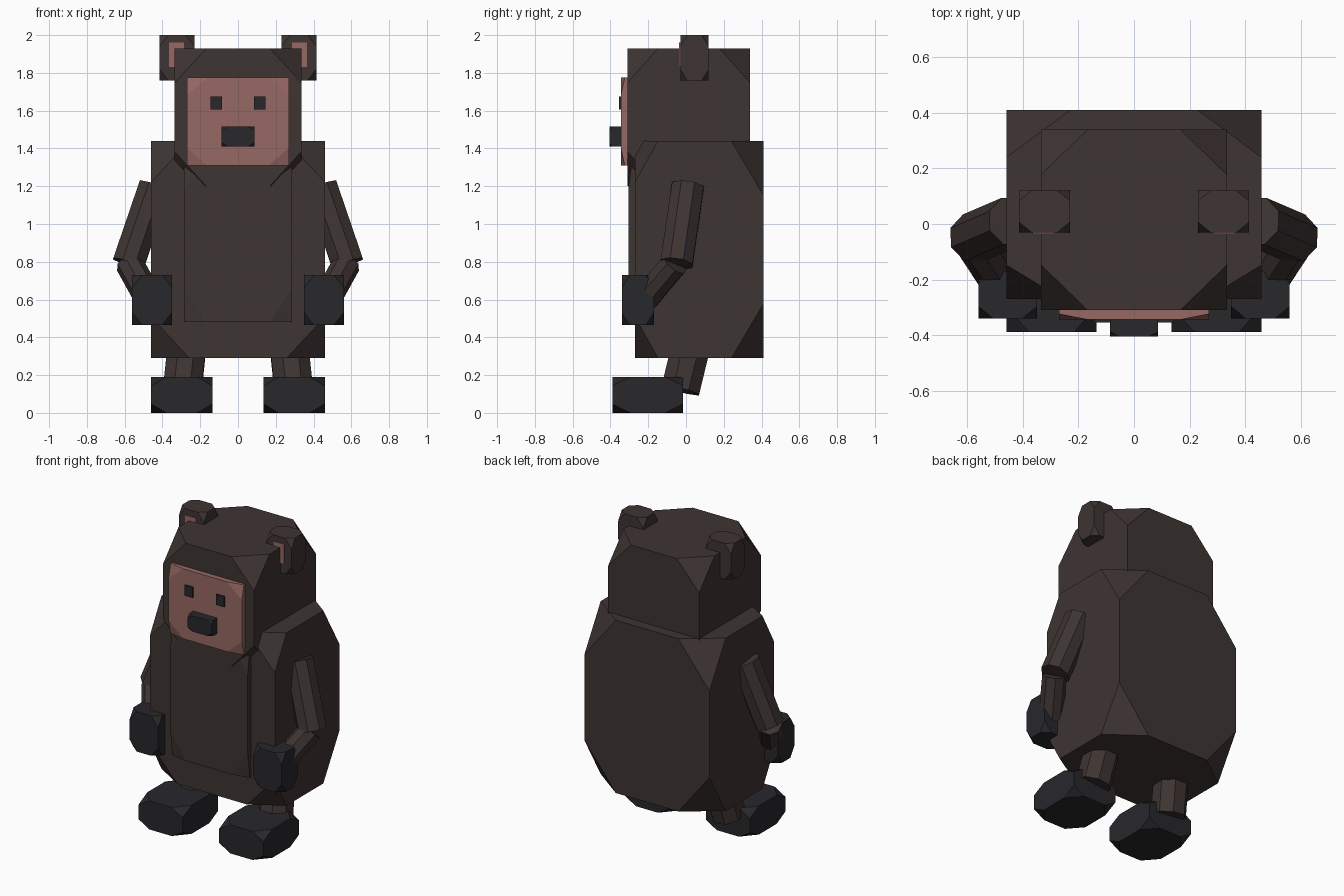
import bpy, bmesh
from mathutils import Vector
from itertools import product

if "Cube" in bpy.data.objects:
    bpy.data.objects.remove(bpy.data.objects["Cube"])


def material(name, rgb):
    m = bpy.data.materials.new(name)
    m.diffuse_color = (*rgb, 1)
    m.use_nodes = True
    m.node_tree.nodes["Principled BSDF"].inputs["Base Color"].default_value = m.diffuse_color
    return m


FUR = material("fur", (0.048, 0.035, 0.032))
SKIN = material("skin", (0.31, 0.14, 0.125))
DARK = material("dark", (0.021, 0.02, 0.024))


def finish(name, bm, mat):
    bmesh.ops.recalc_face_normals(bm, faces=bm.faces)
    me = bpy.data.meshes.new(name)
    bm.to_mesh(me)
    bm.free()
    me.materials.append(mat)
    ob = bpy.data.objects.new(name, me)
    bpy.context.collection.objects.link(ob)


def block(name, x, y, z, mat, cut=0.25, front=None):
    """Box with its eight corners sliced off; cut is a fraction of each side."""
    axes = (x, y, z)
    size = [b - a for a, b in axes]
    bm = bmesh.new()
    for pick in product((0, 1), repeat=3):
        corner = Vector([axes[i][pick[i]] for i in range(3)])
        amount = front if front and pick[1] == 0 else (cut,) * 3
        if cut == 0:
            bm.verts.new(corner)
            continue
        for i in range(3):
            p = corner.copy()
            p[i] += size[i] * amount[i] * (-1 if pick[i] else 1)
            bm.verts.new(p)
    bmesh.ops.convex_hull(bm, input=bm.verts)
    bmesh.ops.dissolve_limit(bm, angle_limit=0.01, verts=bm.verts, edges=bm.edges)
    finish(name, bm, mat)


def limb(name, a, b, r, mat, sides=8):
    """Flat-sided cylinder between two points."""
    a, b = Vector(a), Vector(b)
    d = b - a
    bm = bmesh.new()
    bmesh.ops.create_cone(bm, cap_ends=True, segments=sides, radius1=r, radius2=r, depth=d.length)
    bm.transform(d.to_track_quat('Z', 'Y').to_matrix().to_4x4())
    bmesh.ops.translate(bm, verts=bm.verts, vec=(a + b) / 2)
    finish(name, bm, mat)


# Torso, belly panel and head
block("torso", (-.46, .46), (-.27, .41), (.29, 1.44), FUR, front=(.22, .18, .19))
block("belly_panel", (-.285, .285), (-.305, -.2), (.48, 1.35), FUR, cut=.2)
block("head", (-.335, .335), (-.31, .34), (1.2, 1.93), FUR)

# Face
block("face", (-.27, .27), (-.345, -.24), (1.31, 1.775), SKIN, cut=.2)
block("nose", (-.087, .087), (-.405, -.32), (1.41, 1.515), DARK, cut=.2)

# Mirrored parts
for side, s in (("left", 1), ("right", -1)):
    def span(a, b):
        return tuple(sorted((s * a, s * b)))

    block(f"{side}_eye", span(.085, .145), (-.355, -.32), (1.605, 1.675), DARK, cut=0)
    block(f"{side}_ear", span(.23, .415), (-.03, .12), (1.76, 2.0), FUR)
    block(f"{side}_inner_ear", span(.285, .365), (-.036, 0), (1.83, 1.96), SKIN, cut=0)

    elbow = (s * .58, -.05, .79)
    limb(f"{side}_upper_arm", (s * .44, .01, 1.2), elbow, .092, FUR)
    limb(f"{side}_forearm", (s * .575, -.06, .79), (s * .47, -.22, .6), .075, FUR)
    block(f"{side}_hand", span(.35, .56), (-.34, -.17), (.465, .73), DARK)

    limb(f"{side}_leg", (s * .26, .05, .45), (s * .295, -.03, .12), .11, FUR)
    block(f"{side}_foot", span(.135, .46), (-.39, -.015), (0, .19), DARK)
